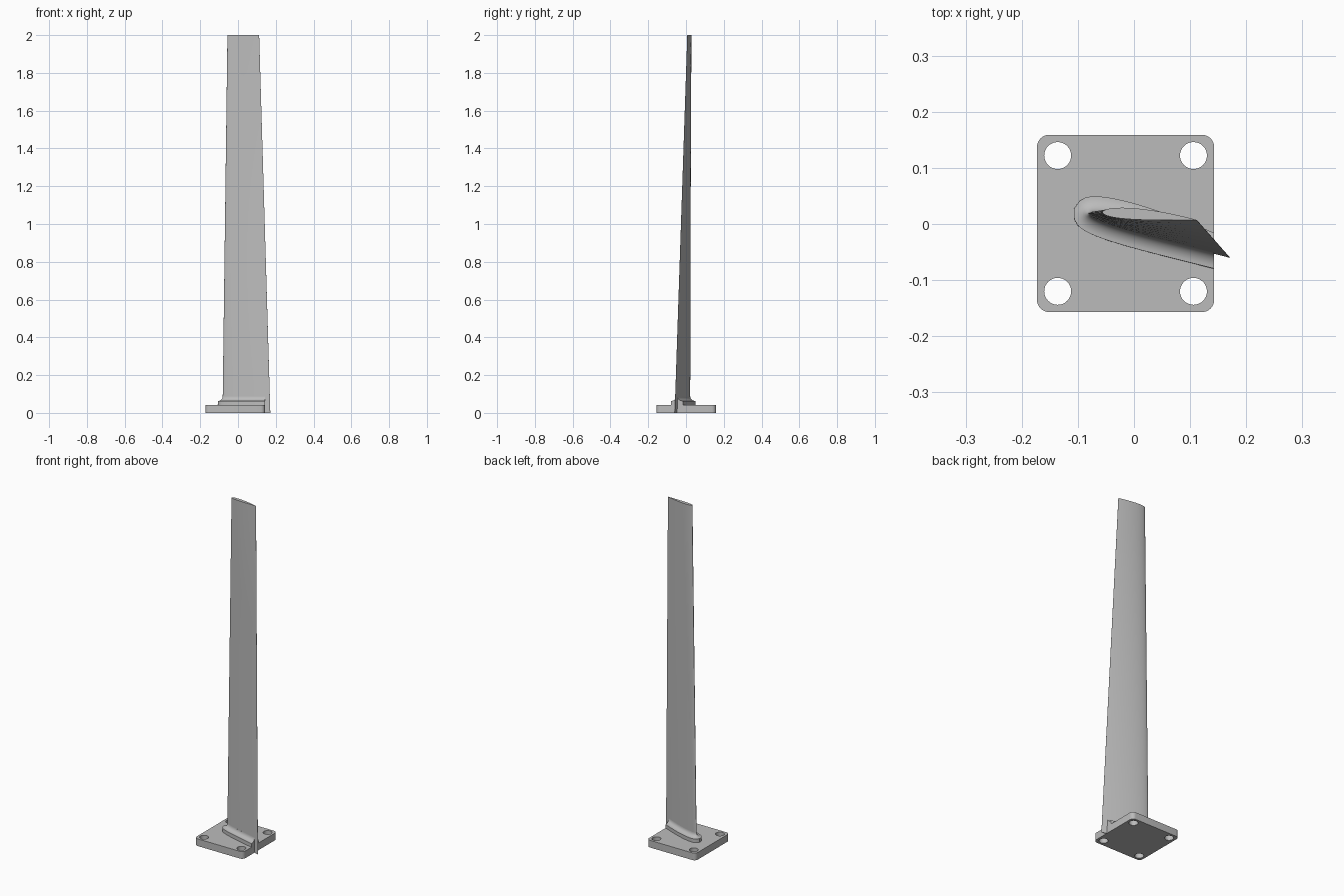
import bpy, bmesh, math
from mathutils import Vector

cube = bpy.data.objects.get("Cube")
if cube:
    bpy.data.objects.remove(cube, do_unlink=True)

grey = bpy.data.materials.new("light grey metal")
grey.use_nodes = True
grey.diffuse_color = (0.5, 0.5, 0.5, 1)
grey.node_tree.nodes["Principled BSDF"].inputs["Base Color"].default_value = (0.5, 0.5, 0.5, 1)


def finish(name, bm):
    """Turn a bmesh into a shaded, coloured object."""
    bmesh.ops.recalc_face_normals(bm, faces=bm.faces)
    mesh = bpy.data.meshes.new(name)
    bm.to_mesh(mesh)
    bm.free()
    mesh.materials.append(grey)
    ob = bpy.data.objects.new(name, mesh)
    bpy.context.collection.objects.link(ob)
    bpy.ops.object.select_all(action='DESELECT')
    ob.select_set(True)
    bpy.context.view_layer.objects.active = ob
    bpy.ops.object.shade_smooth_by_angle(angle=math.radians(35))
    return ob


def loft(bm, rings):
    """Skin closed rings and cap both ends."""
    loops = [[bm.verts.new(p) for p in ring] for ring in rings]
    n = len(loops[0])
    for a, b in zip(loops, loops[1:]):
        for i in range(n):
            j = (i + 1) % n
            bm.faces.new((a[i], a[j], b[j], b[i]))
    bm.faces.new(loops[0][::-1])
    bm.faces.new(loops[-1])


# Blade section: linear blend from root to tip
HEIGHT, STEPS = 2.0, 24
ROOT = dict(le=Vector((-0.082, 0.019)), te=Vector((0.171, -0.060)), thick=0.023, camber=0.003)
TIP = dict(le=Vector((-0.056, 0.021)), te=Vector((0.112, 0.007)), thick=0.020, camber=0.002)


def section(z, offset=0.0):
    t = z / HEIGHT
    mix = {k: ROOT[k] * (1 - t) + TIP[k] * t for k in ROOT}
    chord = mix["te"] - mix["le"]
    normal = Vector((-chord.y, chord.x)).normalized()

    def point(u, side):
        half = 5 * mix["thick"] * (0.2969 * math.sqrt(u) - 0.126 * u - 0.3516 * u**2
                                   + 0.2843 * u**3 - 0.1015 * u**4)
        return mix["le"] + chord * u + normal * (mix["camber"] * 4 * u * (1 - u) + side * half)

    us = [1 - math.cos(math.pi / 2 * i / STEPS) for i in range(STEPS + 1)]
    pts = [point(u, 1) for u in reversed(us)] + [point(u, -1) for u in us[1:]]
    out = []
    for i, p in enumerate(pts):
        tangent = pts[min(i + 1, len(pts) - 1)] - pts[max(i - 1, 0)]
        outward = Vector((tangent.y, -tangent.x)).normalized()
        q = p + outward * offset
        out.append((q.x, q.y, z))
    return out


# Blade
bm = bmesh.new()
loft(bm, [section(HEIGHT * i / 10) for i in range(11)])
finish("blade", bm)

# Root pad with concave fillet, cut flush with the plate edge
PLATE_TOP, PAD_TOP, FLARE, RISE = 0.042, 0.063, 0.027, 0.024
X0, X1, Y0, Y1 = -0.173, 0.143, -0.157, 0.159
bm = bmesh.new()
rings = [section(PLATE_TOP, FLARE)]
for i in range(9):
    a = math.pi / 2 * i / 8
    rings.append(section(PAD_TOP + RISE * (1 - math.cos(a)), FLARE * (1 - math.sin(a))))
loft(bm, rings)
cut = bmesh.ops.bisect_plane(bm, geom=bm.verts[:] + bm.edges[:] + bm.faces[:],
                             plane_co=(X1, 0, 0), plane_no=(1, 0, 0), clear_outer=True)
edges = [e for e in cut["geom_cut"] if isinstance(e, bmesh.types.BMEdge)]
bmesh.ops.contextual_create(bm, geom=edges)
finish("root_pad", bm)

# Base plate: rounded square with four bolt holes
CORNER, INSET, HOLE = 0.022, 0.037, 0.024


def arc(cx, cy, r, start, sweep, n):
    return [(cx + r * math.cos(start + sweep * i / n), cy + r * math.sin(start + sweep * i / n), 0)
            for i in range(n + 1)]


signs = [(1, 1), (-1, 1), (-1, -1), (1, -1)]
mx, my, hx, hy = (X0 + X1) / 2, (Y0 + Y1) / 2, (X1 - X0) / 2, (Y1 - Y0) / 2
outline, loops = [], []
for k, (sx, sy) in enumerate(signs):
    outline += arc(mx + sx * (hx - CORNER), my + sy * (hy - CORNER), CORNER,
                   k * math.pi / 2, math.pi / 2, 8)
    loops.append(arc(mx + sx * (hx - INSET), my + sy * (hy - INSET), HOLE, 0, 2 * math.pi, 32)[:-1])
loops.append(outline)

bm = bmesh.new()
for loop in loops:
    vs = [bm.verts.new(p) for p in loop]
    for i, v in enumerate(vs):
        bm.edges.new((v, vs[(i + 1) % len(vs)]))
bmesh.ops.triangle_fill(bm, edges=bm.edges[:], use_beauty=True, use_dissolve=False)
top = bmesh.ops.extrude_face_region(bm, geom=bm.faces[:], use_keep_orig=True)
bmesh.ops.translate(bm, vec=(0, 0, PLATE_TOP),
                    verts=[g for g in top["geom"] if isinstance(g, bmesh.types.BMVert)])
finish("base_plate", bm)
